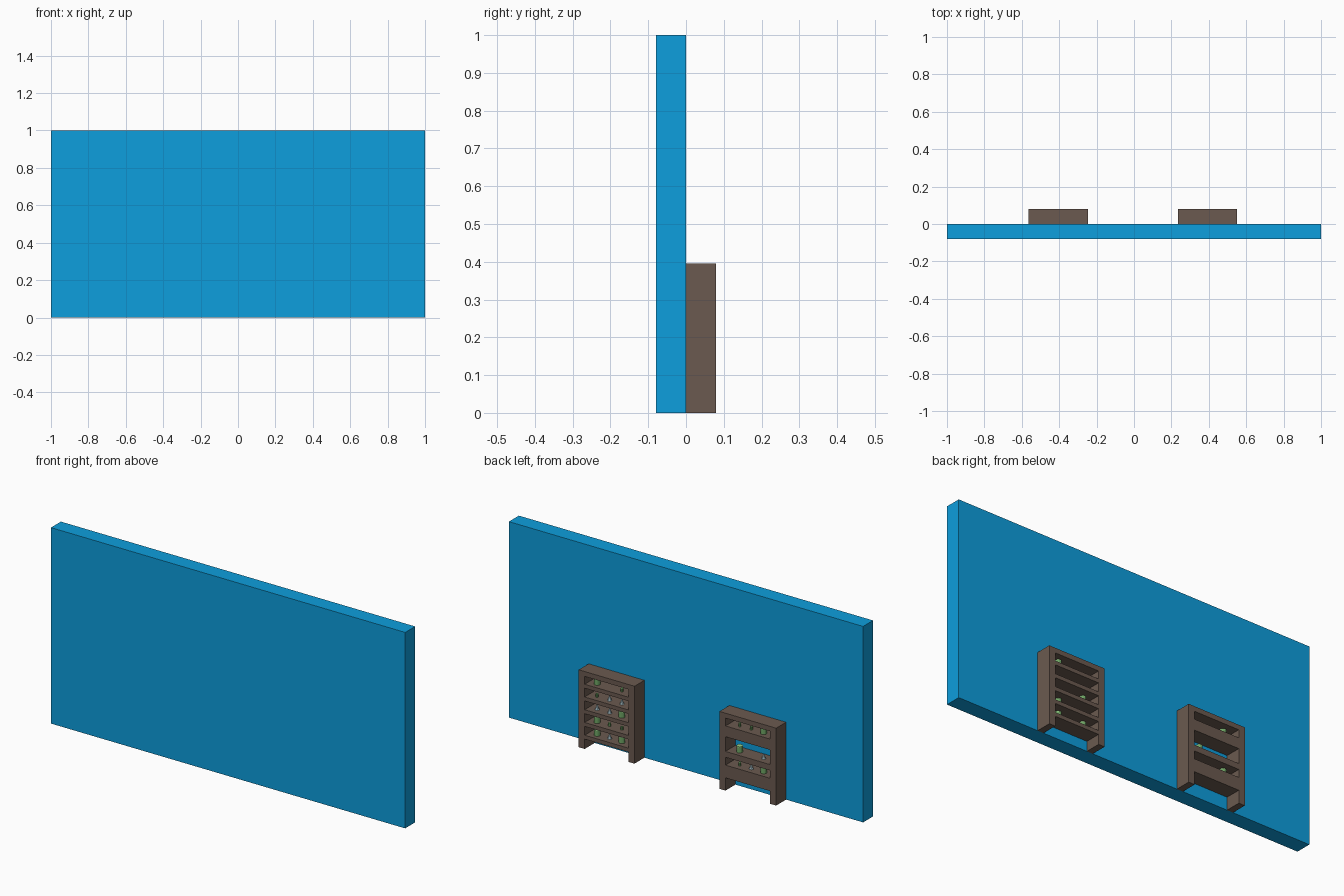
import bpy

if "Cube" in bpy.data.objects:
    bpy.data.objects.remove(bpy.data.objects["Cube"])


def material(name, rgb):
    m = bpy.data.materials.new(name)
    m.diffuse_color = (*rgb, 1)
    m.use_nodes = True
    m.node_tree.nodes["Principled BSDF"].inputs["Base Color"].default_value = m.diffuse_color
    return m


BLUE = material("wall_blue", (0.004, 0.342, 0.723))
BROWN = material("wood_brown", (0.147, 0.102, 0.08))
GREEN = material("jar_green", (0.16, 0.38, 0.13))
LIGHT = material("lid_green", (0.33, 0.65, 0.26))
GLASS = material("flask_pale", (0.45, 0.62, 0.68))


def box(name, x0, x1, y0, y1, z0, z1, mat):
    bpy.ops.mesh.primitive_cube_add(
        size=1, location=((x0 + x1) / 2, (y0 + y1) / 2, (z0 + z1) / 2))
    o = bpy.context.object
    o.scale = (x1 - x0, y1 - y0, z1 - z0)
    bpy.ops.object.transform_apply(location=False, rotation=False, scale=True)
    o.name = name
    o.data.materials.append(mat)


def round_part(name, x, z, r0, r1, h, mat, sides=12):
    bpy.ops.mesh.primitive_cone_add(
        vertices=sides, radius1=r0, radius2=r1, depth=h,
        location=(x, 0.045, z + h / 2))
    o = bpy.context.object
    o.name = name
    o.data.materials.append(mat)


def item(kind, x, z):
    if kind == "P":      # large jar with a lid
        round_part("jar", x, z, 0.015, 0.015, 0.028, GREEN)
        round_part("jar_lid", x, z + 0.028, 0.015, 0.015, 0.004, LIGHT)
    elif kind == "s":    # small jar
        round_part("small_jar", x, z, 0.007, 0.007, 0.016, GREEN, 8)
    elif kind == "c":    # conical flask
        round_part("flask", x, z, 0.011, 0.002, 0.024, GLASS, 8)


def cabinet(name, x0, x1, shelves, columns):
    post, top, depth = 0.034, 0.395, 0.08
    # posts and top board
    box(name + "_post_left", x0, x0 + post, 0, depth, 0, top - 0.025, BROWN)
    box(name + "_post_right", x1 - post, x1, 0, depth, 0, top - 0.025, BROWN)
    box(name + "_top", x0, x1, 0, depth, top - 0.025, top, BROWN)
    # shelves with the items standing on them
    for z0, z1, row in shelves:
        box(name + "_shelf", x0 + post, x1 - post, 0, depth, z0, z1, BROWN)
        for kind, x in zip(row, columns):
            item(kind, x, z1)


# wall
box("wall", -1, 1, -0.08, 0, 0, 1, BLUE)

# cabinet with five thin shelves
rows = ["PcP", "Pss", "ccP", "scc", "P-s"]
thin = [(0.05 + 0.065 * i, 0.07 + 0.065 * i, r) for i, r in enumerate(rows)]
cabinet("five_shelf_cabinet", 0.235, 0.55, thin, (0.47, 0.40, 0.33))

# cabinet with three deep shelves
deep = [(0.065, 0.13, "scP"), (0.17, 0.2, "P-c"), (0.275, 0.33, "ssP")]
cabinet("three_shelf_cabinet", -0.565, -0.245, deep, (-0.335, -0.40, -0.47))
